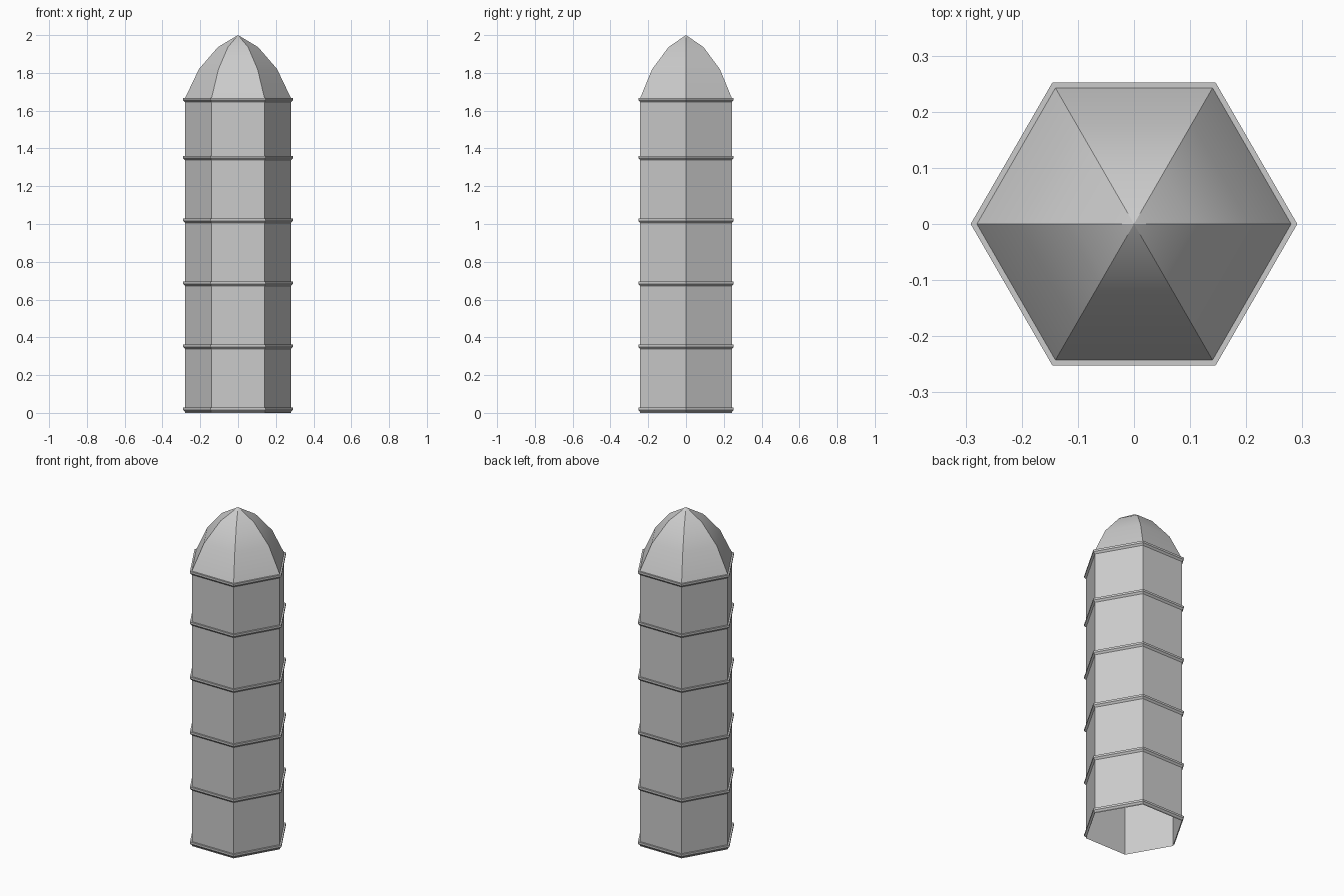
import bpy, bmesh, math

SIDES = 6
WALL_R = 0.28
BAND_R = 0.291

cube = bpy.data.objects.get("Cube")
if cube:
    bpy.data.objects.remove(cube, do_unlink=True)

# One plain stone grey
stone = bpy.data.materials.new("stone_grey")
stone.use_nodes = True
grey = (0.6, 0.6, 0.6, 1.0)
stone.diffuse_color = grey
stone.node_tree.nodes["Principled BSDF"].inputs["Base Color"].default_value = grey


def hex_lathe(name, profile, closed=False, smooth=False):
    """Sweep (radius, height) points round the hexagon."""
    bm = bmesh.new()
    rings = []
    for r, z in profile:
        if r == 0:
            rings.append([bm.verts.new((0, 0, z))] * SIDES)
        else:
            angles = [math.tau * i / SIDES for i in range(SIDES)]
            rings.append([bm.verts.new((r * math.cos(a), r * math.sin(a), z)) for a in angles])
    pairs = list(zip(rings, rings[1:]))
    if closed:
        pairs.append((rings[-1], rings[0]))
    for low, high in pairs:
        for i in range(SIDES):
            j = (i + 1) % SIDES
            corners = [low[i], low[j], high[j], high[i]]
            bm.faces.new(list(dict.fromkeys(corners)))
    mesh = bpy.data.meshes.new(name)
    bm.to_mesh(mesh)
    bm.free()
    mesh.materials.append(stone)
    obj = bpy.data.objects.new(name, mesh)
    bpy.context.collection.objects.link(obj)
    if smooth:
        bpy.ops.object.select_all(action='DESELECT')
        obj.select_set(True)
        bpy.context.view_layer.objects.active = obj
        bpy.ops.object.shade_smooth_by_angle(angle=math.radians(24))
    return obj


# Hollow shaft, open underneath
hex_lathe("tower_wall", [(WALL_R, 0), (WALL_R, 1.667)])

# Curved roof with sharp ribs
hex_lathe("dome_roof", [(WALL_R, 1.667), (0.207, 1.82), (0.106, 1.937), (0, 2)], smooth=True)

# Thin bands, chamfered below
for i, z in enumerate((0.005, 0.338, 0.672, 1.005, 1.338, 1.645)):
    hex_lathe(f"band_{i + 1}", [(WALL_R, z), (BAND_R, z + 0.011),
                                (BAND_R, z + 0.023), (WALL_R, z + 0.023)], closed=True)
